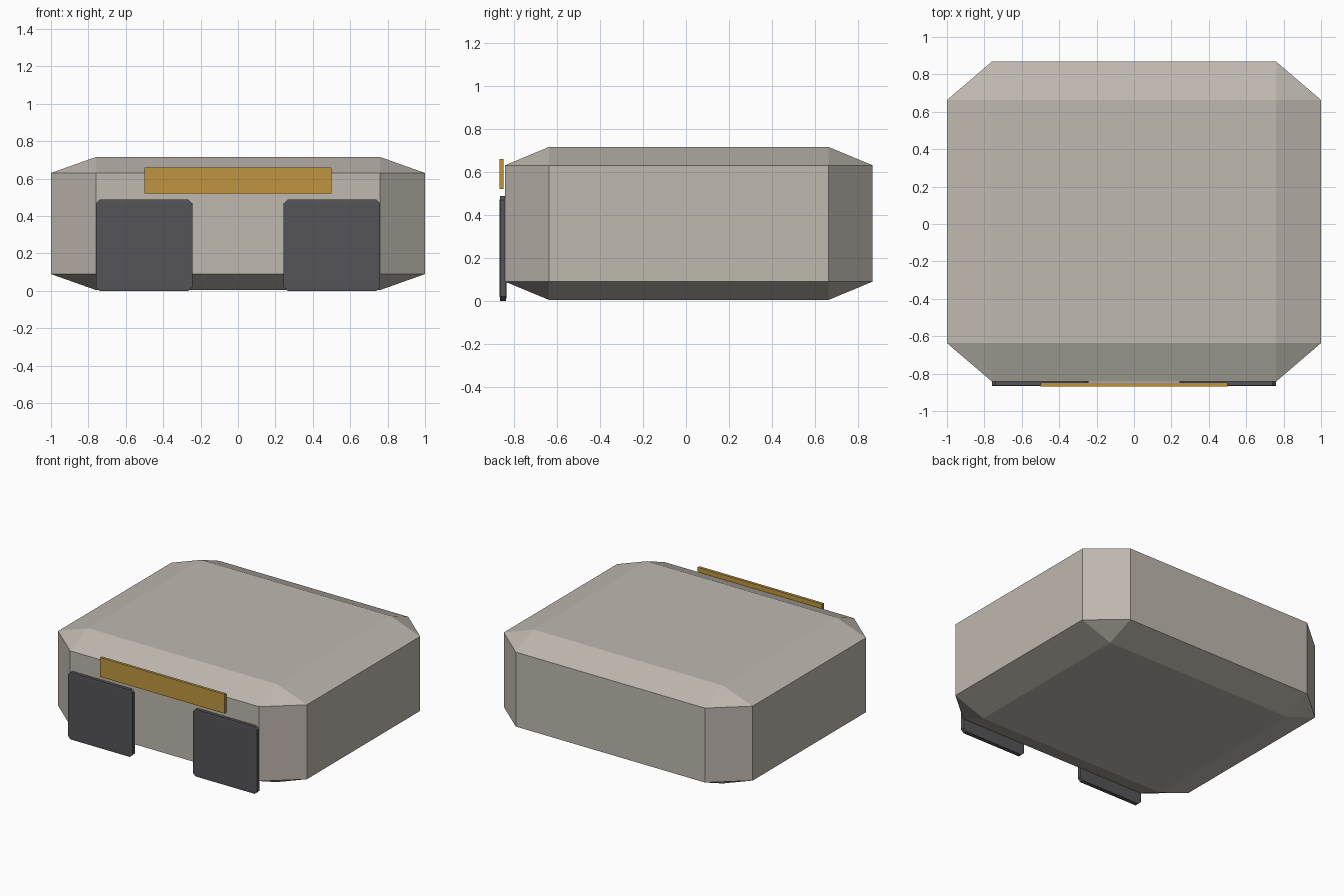
import bpy, bmesh

if "Cube" in bpy.data.objects:
    bpy.data.objects.remove(bpy.data.objects["Cube"])


def material(name, rgb):
    m = bpy.data.materials.new(name)
    m.diffuse_color = (*rgb, 1)
    m.use_nodes = True
    m.node_tree.nodes["Principled BSDF"].inputs["Base Color"].default_value = m.diffuse_color
    return m


def chamfered_box(name, lo, hi, mat, bevel=0.0):
    """Cube chamfered by a share of its half size, then stretched from lo to hi."""
    bm = bmesh.new()
    bmesh.ops.create_cube(bm, size=2)
    if bevel:
        bmesh.ops.bevel(bm, geom=bm.edges[:], offset=bevel, segments=1,
                        affect='EDGES', clamp_overlap=True)
    bmesh.ops.scale(bm, vec=[(b - a) / 2 for a, b in zip(lo, hi)], verts=bm.verts[:])
    bmesh.ops.translate(bm, vec=[(b + a) / 2 for a, b in zip(lo, hi)], verts=bm.verts[:])
    me = bpy.data.meshes.new(name)
    bm.to_mesh(me)
    bm.free()
    me.materials.append(mat)
    ob = bpy.data.objects.new(name, me)
    bpy.context.collection.objects.link(ob)
    return ob


stone = material("warm_grey", (0.52, 0.48, 0.43))
dark = material("dark_grey", (0.09, 0.09, 0.10))
ochre = material("ochre", (0.52, 0.30, 0.05))

# Main body
chamfered_box("body", (-1, -0.842, 0.004), (1, 0.868, 0.715), stone, 0.24)

# Two dark front panels
for side, x in (("left", -0.502), ("right", 0.502)):
    chamfered_box(side + "_front_panel", (x - 0.258, -0.866, 0),
                  (x + 0.258, -0.835, 0.487), dark, 0.08)

# Trim strip above the panels
chamfered_box("front_trim_strip", (-0.5, -0.868, 0.52), (0.5, -0.848, 0.66), ochre)
